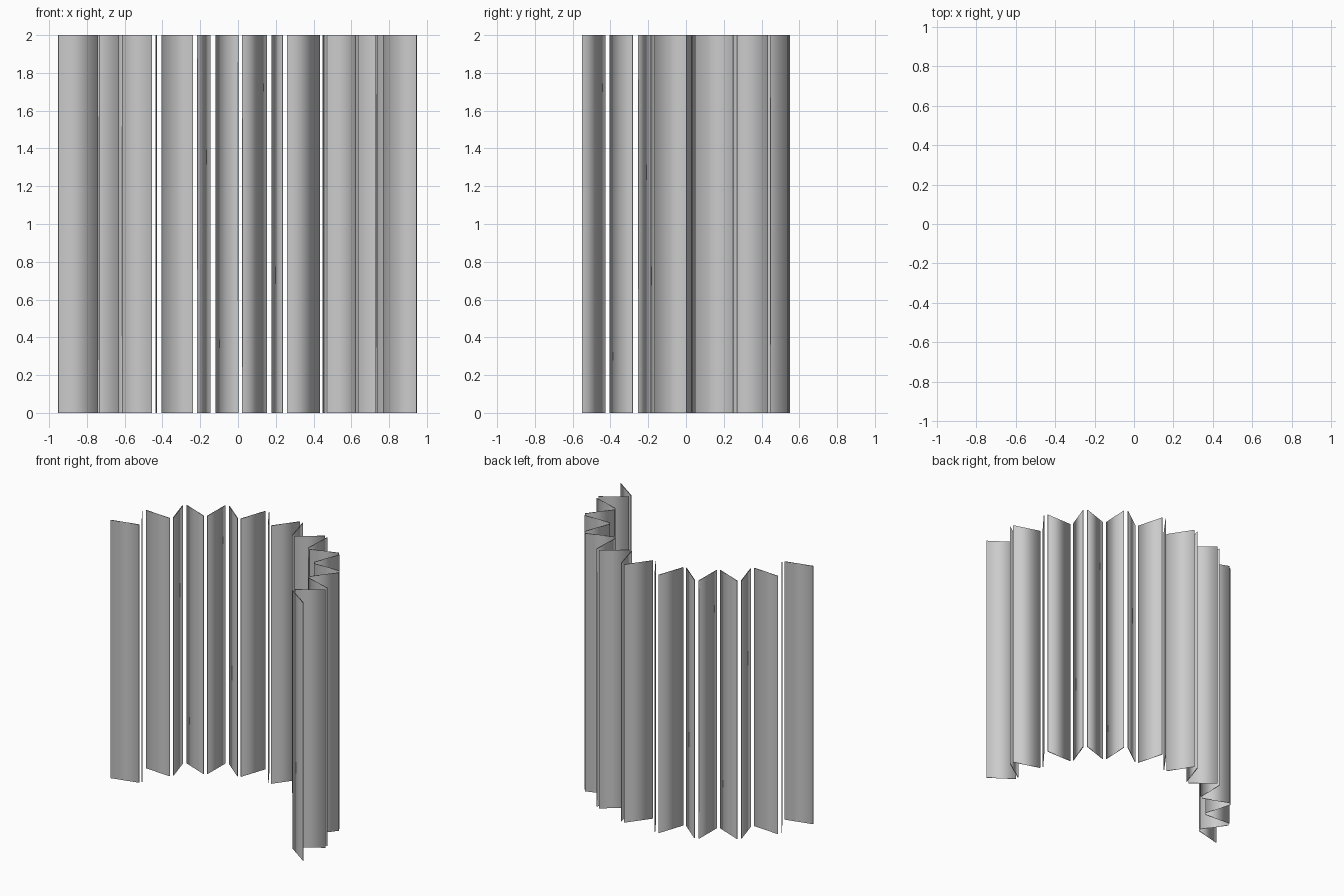
import bpy
from math import radians, cos, sin
from mathutils import Vector

if "Cube" in bpy.data.objects:
    bpy.data.objects.remove(bpy.data.objects["Cube"])

# Pleated folding screen: 20 upright panels zigzagging around an open arc
HEIGHT = 2.0
CENTRE = Vector((-0.01, -0.41, 0))
R_OUT, R_IN = 0.965, 0.78        # outer and inner fold radii
MID, STEP, GAP = 88.4, 8.875, 0.9  # degrees: middle fold, fold spacing, gap
COUNT = 20
THICK = 0.005


def arc_point(radius, degrees):
    a = radians(degrees)
    return CENTRE + Vector((radius * cos(a), radius * sin(a), 0))


def make_panel(name, p, q):
    # thin upright sleeve, open at top and bottom, smooth shaded
    d = (q - p).normalized()
    n = Vector((-d.y, d.x, 0)) * THICK / 2
    ring = [p - n, q - n, q + n, p + n]
    up = Vector((0, 0, HEIGHT))
    verts = ring + [v + up for v in ring]
    faces = [(i, (i + 1) % 4, (i + 1) % 4 + 4, i + 4) for i in range(4)]
    mesh = bpy.data.meshes.new(name)
    mesh.from_pydata(verts, [], faces)
    for poly in mesh.polygons:
        poly.use_smooth = True
    obj = bpy.data.objects.new(name, mesh)
    bpy.context.collection.objects.link(obj)


# Panels run from the left end round the back to the right end
for k in range(COUNT):
    start = MID + STEP * (9 - k) - GAP
    end = MID + STEP * (8 - k) + GAP
    r0, r1 = (R_OUT, R_IN) if k % 2 == 0 else (R_IN, R_OUT)
    make_panel(f"screen_panel_{k + 1:02d}", arc_point(r0, start), arc_point(r1, end))
